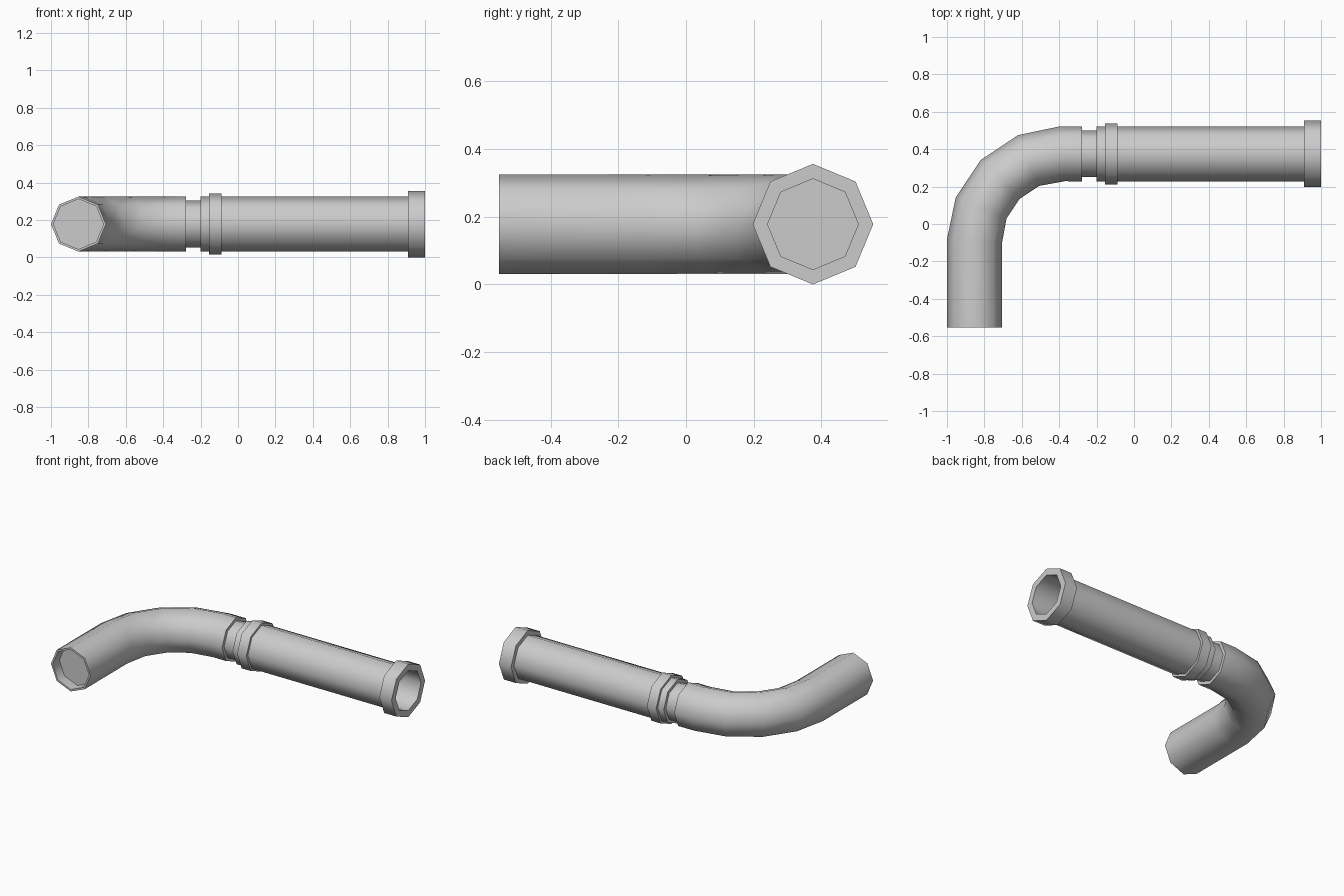
import bpy, bmesh
from math import sin, cos, pi, radians

if "Cube" in bpy.data.objects:
    bpy.data.objects.remove(bpy.data.objects["Cube"])

SIDES = 8
AXIS_Y, AXIS_Z = 0.375, 0.178
PIPE_R, BORE_R = 0.147, 0.134


def sweep(name, rings):
    """Skin octagonal rings given as (x, y, heading, radius), capped at both ends."""
    bm = bmesh.new()
    loops = []
    for x, y, th, r in rings:
        loop = []
        for i in range(SIDES):
            a = 2 * pi * i / SIDES
            s = r * cos(a)
            loop.append(bm.verts.new((x + s * sin(th), y - s * cos(th), AXIS_Z + r * sin(a))))
        loops.append(loop)
    for a, b in zip(loops, loops[1:]):
        for i in range(SIDES):
            j = (i + 1) % SIDES
            bm.faces.new((a[i], a[j], b[j], b[i]))
    bm.faces.new(loops[0])
    bm.faces.new(loops[-1])
    bmesh.ops.recalc_face_normals(bm, faces=bm.faces)
    mesh = bpy.data.meshes.new(name)
    bm.to_mesh(mesh)
    bm.free()
    obj = bpy.data.objects.new(name, mesh)
    bpy.context.collection.objects.link(obj)
    bpy.ops.object.select_all(action='DESELECT')
    obj.select_set(True)
    bpy.context.view_layer.objects.active = obj
    bpy.ops.object.shade_smooth_by_angle(angle=radians(50))
    return obj


def straight(name, profile):
    """Straight part along x from (x, radius) pairs."""
    return sweep(name, [(x, AXIS_Y, 0, r) for x, r in profile])


# elbow: shallow recess at the front end, then a mitred quarter bend
END_X, END_Y, BEND_R = -0.853, -0.553, 0.468
cx, cy = END_X + BEND_R, AXIS_Y - BEND_R
elbow = [(END_X, END_Y + 0.07, pi / 2, BORE_R),
         (END_X, END_Y, pi / 2, BORE_R),
         (END_X, END_Y, pi / 2, PIPE_R)]
for k in range(5):
    th = pi / 2 * (1 - k / 4)
    tilt = {0: -radians(5.6), 4: radians(5.6)}.get(k, 0)
    elbow.append((cx - BEND_R * sin(th), cy + BEND_R * cos(th), th + tilt, PIPE_R))
elbow.append((-0.278, AXIS_Y, 0, PIPE_R))
sweep("elbow", elbow)

# narrow neck between elbow and barrel
straight("neck", [(-0.278, 0.125), (-0.2, 0.125)])

# raised collar ring
straight("collar", [(-0.155, 0.163), (-0.087, 0.163)])

# straight barrel with end flange and bore
straight("barrel_with_flange", [(-0.2, PIPE_R), (0.91, PIPE_R), (0.91, 0.178),
                                (1.0, 0.178), (1.0, BORE_R), (-0.05, BORE_R)])
